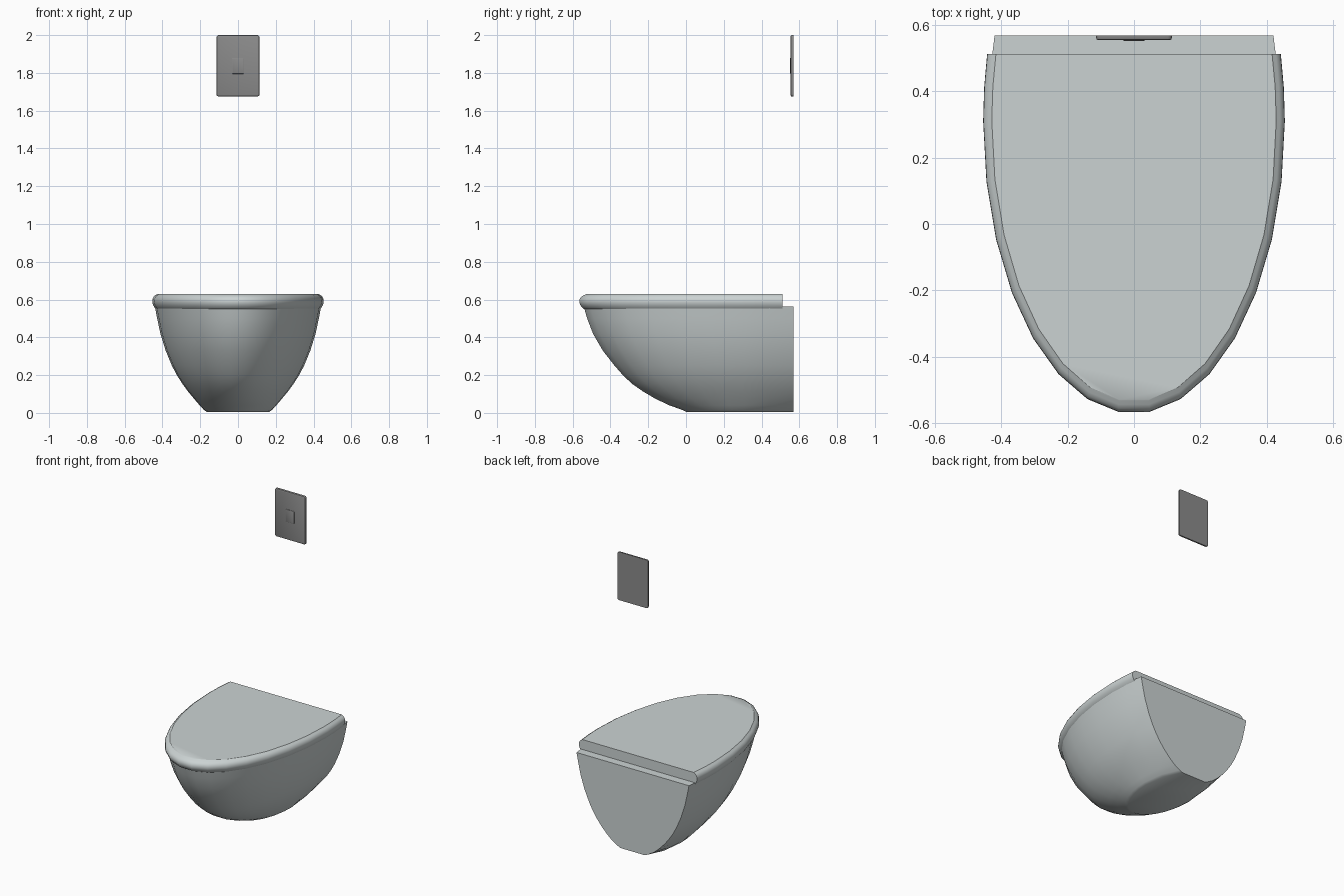
import bpy, bmesh, math

if "Cube" in bpy.data.objects:
    bpy.data.objects.remove(bpy.data.objects["Cube"])

CY = 0.31  # y of the widest point of every outline


def material(name, col):
    m = bpy.data.materials.new(name)
    m.diffuse_color = (*col, 1)
    m.use_nodes = True
    m.node_tree.nodes["Principled BSDF"].inputs["Base Color"].default_value = m.diffuse_color
    return m


ceramic = material("pale grey ceramic", (0.60, 0.65, 0.65))
dark = material("dark grey plate", (0.26, 0.26, 0.26))


def finish(bm, name, mat, angle=35):
    bmesh.ops.recalc_face_normals(bm, faces=bm.faces[:])
    me = bpy.data.meshes.new(name)
    bm.to_mesh(me)
    bm.free()
    me.materials.append(mat)
    ob = bpy.data.objects.new(name, me)
    bpy.context.collection.objects.link(ob)
    bpy.ops.object.select_all(action='DESELECT')
    ob.select_set(True)
    bpy.context.view_layer.objects.active = ob
    bpy.ops.object.shade_smooth_by_angle(angle=math.radians(angle))
    return ob


def outline(bm, z, w, l, yback):
    """Ellipse round the front, cut off straight at yback."""
    end = math.degrees(math.acos((CY - yback) / l))
    half = [6 + 12 * k for k in range(8)] + [(90 + end) / 2, end]
    angs = [-a for a in reversed(half)] + half
    pts = []
    for a in angs:
        t = math.radians(a)
        pts.append(bm.verts.new((w * math.sin(t), CY - l * math.cos(t), z)))
    return pts


def loft(name, levels, yback, mat):
    bm = bmesh.new()
    rings = [outline(bm, z, w, l, yback) for z, w, l in levels]
    for a, b in zip(rings, rings[1:]):
        n = len(a)
        for i in range(n):
            j = (i + 1) % n
            bm.faces.new((a[i], a[j], b[j], b[i]))
    bm.faces.new(rings[0])
    bm.faces.new(rings[-1])
    return finish(bm, name, mat)


# wall-hung bowl: (height, half width, length forward of the widest point)
loft("bowl", [(0.005, 0.165, 0.310), (0.015, 0.180, 0.330), (0.040, 0.203, 0.400),
              (0.075, 0.233, 0.475), (0.115, 0.266, 0.543), (0.155, 0.295, 0.600),
              (0.200, 0.324, 0.648), (0.250, 0.350, 0.692), (0.330, 0.383, 0.755),
              (0.420, 0.411, 0.807), (0.500, 0.428, 0.838), (0.562, 0.440, 0.856)],
     0.568, ceramic)

# lid with rounded rim
loft("lid", [(0.545, 0.430, 0.846), (0.555, 0.440, 0.862), (0.570, 0.449, 0.874),
             (0.586, 0.454, 0.880), (0.602, 0.453, 0.878), (0.614, 0.447, 0.870),
             (0.622, 0.439, 0.858), (0.627, 0.430, 0.846), (0.629, 0.428, 0.843)],
     0.512, ceramic)


def box(name, size, loc, bevel, mat):
    bm = bmesh.new()
    bmesh.ops.create_cube(bm, size=1)
    for v in bm.verts:
        v.co = [c * s + o for c, s, o in zip(v.co, size, loc)]
    # round the corners, then soften the front edge
    up = [e for e in bm.edges if abs(e.verts[0].co.y - e.verts[1].co.y) > 1e-4]
    bmesh.ops.bevel(bm, geom=up, offset=bevel, segments=3, profile=0.5, affect='EDGES')
    front = min(v.co.y for v in bm.verts)
    rim = [e for e in bm.edges if all(abs(v.co.y - front) < 1e-5 for v in e.verts)]
    bmesh.ops.bevel(bm, geom=rim, offset=min(bevel, size[1]) * 0.5, segments=2,
                    profile=0.5, affect='EDGES')
    return finish(bm, name, mat)


# flush plate on the wall and its small button
box("flush_plate", (0.228, 0.014, 0.325), (0, 0.561, 1.8375), 0.012, dark)
box("flush_button", (0.066, 0.006, 0.085), (0, 0.5545, 1.8375), 0.006, dark)
